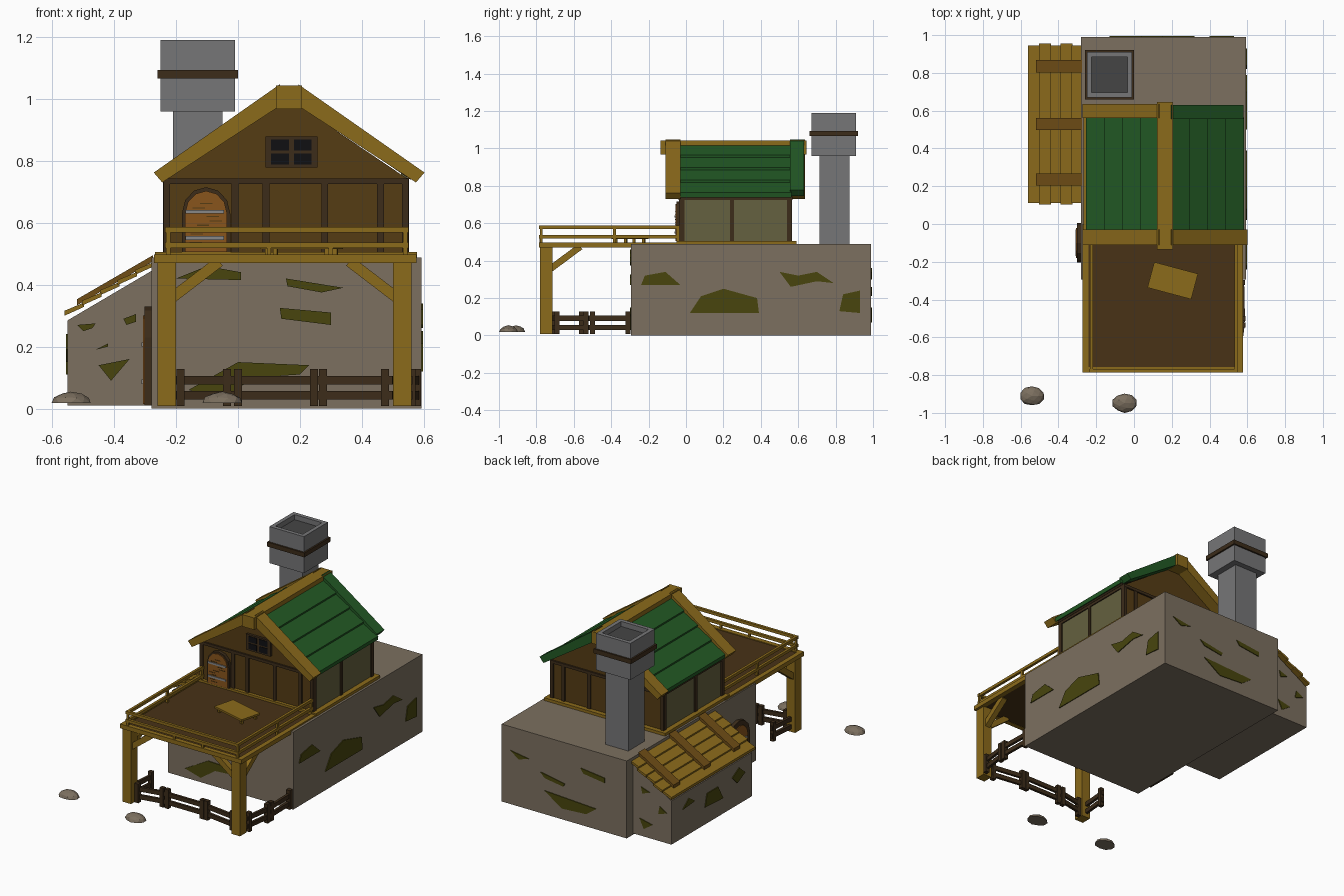
import bpy, bmesh, math, random
from mathutils import Vector

if "Cube" in bpy.data.objects:
    bpy.data.objects.remove(bpy.data.objects["Cube"])

random.seed(4)

def mat(name, r, g, b):
    m = bpy.data.materials.new(name)
    m.diffuse_color = (r, g, b, 1)
    m.use_nodes = True
    m.node_tree.nodes["Principled BSDF"].inputs["Base Color"].default_value = m.diffuse_color
    return m

STONE = mat("stone", .20, .16, .115)
MOSS = mat("moss", .065, .06, .004)
WOOD = mat("light_wood", .26, .145, .011)
BATTEN = mat("batten_wood", .16, .075, .008)
WALL = mat("wall_boards", .09, .045, .007)
DARK = mat("dark_timber", .045, .025, .01)
DECK = mat("deck_boards", .065, .032, .008)
PLASTER = mat("plaster", .13, .12, .05)
GREEN = mat("green_roof", .016, .10, .018)
ORANGE = mat("door_wood", .25, .09, .012)
GREY = mat("chimney_stone", .18, .18, .185)
SOOT = mat("soot", .06, .06, .06)
BLACK = mat("window_pane", .005, .005, .006)
IRON = mat("iron", .25, .25, .25)

# ---- helpers: every solid is a loft between two matching loops ----
def prism(axis, pts, a, b):
    put = {'x': lambda p, c: (c, p[0], p[1]), 'y': lambda p, c: (p[0], c, p[1]),
           'z': lambda p, c: (p[0], p[1], c)}[axis]
    return [put(p, a) for p in pts], [put(p, b) for p in pts]

def box(x0, x1, y0, y1, z0, z1):
    return prism('z', [(x0, y0), (x1, y0), (x1, y1), (x0, y1)], z0, z1)

def beam(p, q, w, h):
    p, q = Vector(p), Vector(q)
    d = (q - p).normalized()
    s = d.cross(Vector((0, 0, 1)) if abs(d.z) < .95 else Vector((0, 1, 0))).normalized()
    u = s.cross(d)
    c = [s*i*w/2 + u*j*h/2 for i, j in ((-1, -1), (1, -1), (1, 1), (-1, 1))]
    return [p + v for v in c], [q + v for v in c]

def make(name, solids, material):
    bm = bmesh.new()
    for a, b in solids:
        va, vb = [bm.verts.new(v) for v in a], [bm.verts.new(v) for v in b]
        bm.faces.new(va)
        bm.faces.new(vb[::-1])
        n = len(va)
        for i in range(n):
            bm.faces.new((va[i], vb[i], vb[(i+1) % n], va[(i+1) % n]))
    bmesh.ops.recalc_face_normals(bm, faces=bm.faces)
    me = bpy.data.meshes.new(name)
    bm.to_mesh(me)
    bm.free()
    me.materials.append(material)
    ob = bpy.data.objects.new(name, me)
    bpy.context.collection.objects.link(ob)
    return ob

def arch(c, w, z0, spring, top):
    """Arched outline, used for both doors."""
    arc = [(c + w*math.cos(t*math.pi/6), spring + (top-spring)*math.sin(t*math.pi/6)) for t in range(7)]
    return [(c-w, z0), (c+w, z0)] + arc

# ---- stone ground floor and annex ----
make("stone_base", [box(-.28, .592, -.295, .99, 0, .488)], STONE)
make("annex", [prism('y', [(-.55, .01), (-.27, .01), (-.27, .45), (-.55, .285)], .13, .93)], STONE)

# ---- moss patches ----
def moss(name, axis, at, polys):
    make(name, [prism(axis, p, at-.005, at+.005) for p in polys], MOSS)

moss("moss_right", 'x', .592, [
    [(-.24, .27), (-.22, .32), (-.11, .34), (-.03, .27)],
    [(.02, .12), (.08, .21), (.2, .25), (.38, .2), (.39, .12)],
    [(.5, .34), (.6, .32), (.7, .34), (.79, .28), (.7, .29), (.56, .26)],
    [(.82, .13), (.84, .22), (.93, .24), (.93, .12)]])
moss("moss_front", 'y', -.295, [
    [(-.2, .42), (-.1, .46), (.01, .44), (.01, .415)],
    [(.155, .42), (.34, .39), (.27, .375), (.16, .395)],
    [(.135, .325), (.3, .31), (.3, .27), (.14, .29)],
    [(-.16, .06), (0, .15), (.23, .14), (.2, .11), (.05, .1), (-.05, .03)]])
moss("moss_back", 'y', .99, [
    [(.29, .15), (-.07, .13), (0, .08), (.17, .07)],
    [(.04, .36), (-.13, .34), (-.13, .31), (.02, .33)],
    [(.32, .26), (.15, .23), (.16, .21), (.29, .23)],
    [(.53, .34), (.4, .32), (.47, .3)]])
moss("moss_annex_front", 'y', .13, [
    [(-.52, .27), (-.46, .275), (-.47, .26), (-.5, .25)],
    [(-.37, .29), (-.33, .305), (-.33, .28), (-.36, .27)],
    [(-.46, .19), (-.42, .21), (-.42, .2)],
    [(-.45, .14), (-.35, .16), (-.41, .09)]])
moss("moss_annex_back", 'y', .93, [
    [(-.52, .2), (-.47, .23), (-.46, .18)], [(-.4, .3), (-.34, .32), (-.35, .28)],
    [(-.42, .1), (-.33, .12), (-.36, .06)]])
moss("moss_annex_side", 'x', -.55, [
    [(.2, .19), (.26, .24), (.33, .2), (.28, .15)],
    [(.42, .11), (.47, .2), (.58, .2), (.6, .12)],
    [(.7, .2), (.76, .24), (.82, .19)]])

# ---- lean-to roof: lapped planks with battens across ----
def lean(t, off=0):
    return (-.56 + .285*t, .3 + .165*t + off)
make("annex_roof_planks", [prism('y', [lean(i/5), lean((i+1)/5+.02, -.008), lean((i+1)/5+.02, .006), lean(i/5, .016)],
     .11 - .006*(i % 2), .945 + .01*(i % 2)) for i in range(5)], WOOD)
make("annex_roof_battens", [prism('y', [lean(.14, .01), lean(1, .01), lean(1, .03), lean(.14, .03)], y-.032, y+.032)
     for y in (.235, .53, .835)], BATTEN)

# ---- lower arched side door ----
make("side_door_frame", [prism('x', arch(-.1, .105, .01, .23, .33), -.302, -.27)], DARK)
make("side_door", [prism('x', arch(-.1, .08, .015, .22, .30), -.307, -.29)], ORANGE)
make("side_door_hinges", [box(-.311, -.3, -.17, -.03, z, z+.014) for z in (.08, .2)], IRON)

# ---- chimney ----
def ring(x0, x1, y0, y1, z0, z1, t):
    return [box(x0, x1, y0, y0+t, z0, z1), box(x0, x1, y1-t, y1, z0, z1),
            box(x0, x0+t, y0+t, y1-t, z0, z1), box(x1-t, x1, y0+t, y1-t, z0, z1)]
make("chimney_shaft", [box(-.21, -.05, .715, .875, .48, .97)], GREY)
make("chimney_head", [box(-.25, -.01, .67, .91, .96, 1.15)] + ring(-.25, -.01, .67, .91, 1.15, 1.19, .025), GREY)
make("chimney_soot", [box(-.225, -.035, .695, .885, 1.15, 1.158)], SOOT)
make("chimney_band", ring(-.26, 0, .66, .92, 1.066, 1.094, .015), DARK)

# ---- deck, posts, braces and railing ----
make("deck_floor", [box(-.255, .56, -.77, -.02, .472, .492)], DECK)
make("deck_rim", ring(-.272, .576, -.787, .0, .470, .497, .03), WOOD)
make("house_sill", ring(-.268, .578, -.05, .59, .486, .506, .05), WOOD)
make("deck_posts", [box(x, x+.06, -.78, -.715, .008, .475) for x in (-.26, .5)], WOOD)
braces = []
for x, s in ((-.23, 1), (.53, -1)):
    braces.append(beam((x, -.74, .345), (x, -.565, .475), .035, .035))
    braces.append(beam((x, -.748, .345), (x + s*.17, -.748, .475), .035, .035))
make("deck_braces", braces, WOOD)
rails = []
for z in (.527, .578):
    rails += [box(-.235, .55, -.785, -.768, z-.009, z+.009)]
    rails += [box(x-.008, x+.008, -.785, -.03, z-.009, z+.009) for x in (-.225, .54)]
rails += [box(x-.007, x+.007, y-.007, y+.007, .49, .585) for x in (-.225, .54) for y in (-.774, -.045)]
rails += [box(x-.007, x+.007, -.782, -.77, .49, .525) for x in (.1, .3)]
rails += [box(x-.007, x+.007, -.39, -.375, .49, .575) for x in (-.225, .54)]
make("deck_railing", rails, WOOD)

# ---- table on the deck ----
table = make("table", [box(-.12, .12, -.07, .07, .026, .038)] +
     [box(x-.007, x+.007, y-.007, y+.007, 0, .028) for x in (-.1, .1) for y in (-.05, .05)], WOOD)
table.location = (.205, -.3, .49)
table.rotation_euler.z = math.radians(-15)

# ---- upper house ----
C = .165   # ridge line x
make("gable_walls", [prism('y', [(-.24, .49), (.55, .49), (.55, .74), (C, 1.0), (-.24, .74)], y, y+.02)
     for y in (-.03, .54)], WALL)
make("side_walls", [box(x, x+.02, -.012, .545, .49, .76) for x in (-.236, .526)], PLASTER)
timbers = []
for y in (-.038, .55):
    timbers += [box(x-.011, x+.011, y, y+.018, .495, .74) for x in (-.23, -.01, .09, .28, .46, .54)]
    timbers.append(box(-.24, .55, y-.002, y+.02, .725, .743))
for x in (-.243, .533):
    timbers += [box(x, x+.02, y-.011, y+.011, .495, .745) for y in (-.02, .245, .55)]
    timbers.append(box(x, x+.02, -.03, .56, .725, .743))
make("wall_timbers", timbers, DARK)

# ---- front door ----
make("front_door_frame", [prism('y', arch(-.103, .078, .5, .63, .715), -.05, -.03)], DARK)
make("front_door", [prism('y', arch(-.103, .068, .505, .63, .703), -.056, -.04)], ORANGE)
make("door_grain", [box(x, x+.04, -.058, -.05, z, z+.004) for x, z in
     [(random.uniform(-.165, -.085), .52 + .014*i) for i in range(11)]], WALL)
make("door_hinges", [box(-.17, -.045, -.061, -.05, z, z+.012) for z in (.545, .63)], IRON)

# ---- gable window ----
make("window_frame", [box(.088, .257, -.045, -.03, .778, .878)], DARK)
make("window_panes", [box(x, x+.057, -.048, -.04, z, z+.036) for x in (.107, .181) for z in (.788, .833)], BLACK)

# ---- roof: barge boards, ridge beam, stepped green slats ----
def slope(s, d, drop=0):
    return (C + s*d, 1.068 - .70*d - drop)
def board(s, y0, y1, d0=.03, d1=.437, top=0, t=.07):
    e = .3*t
    return prism('y', [slope(s, d0, top), slope(s, d1, top), slope(s, d1 - 1.3*e, t+top-.9*e), slope(s, d0, t+top)], y0, y1)
make("barge_boards", [board(-1, -.11, -.03), board(1, -.11, -.03), board(-1, .56, .635)], WOOD)
make("green_barge_board", [board(1, .555, .63, d1=.415)], GREEN)
make("ridge_beam", [prism('y', [(C-.042, .968), (C+.042, .968), (C+.042, 1.043), (C-.042, 1.043)], -.135, .645)], WOOD)
slats = []
for s in (-1, 1):
    for i in range(4):
        a, b = .03 + .0955*i, .03 + .0955*(i+1)
        slats.append(prism('y', [slope(s, a, .025), slope(s, b+.006, .012), slope(s, b+.002, .04), slope(s, a, .05)],
                           -.035, .565))
make("green_roof_slats", slats, GREEN)
make("roof_underlay", [board(s, -.03, .56, d0=0, d1=.4, top=.04, t=.02) for s in (-1, 1)], DARK)

# ---- fence under the deck ----
def fence(points, posts):
    out = []
    for a, b in zip(points, points[1:]):
        out += [beam((*a, z), (*b, z), .016, .027) for z in (.043, .092)]
    return out + [box(x-.013, x+.013, y-.013, y+.013, .008, .128) for x, y in posts]
front = [(-.2, -.735), (-.02, -.70), (.26, -.70), (.5, -.735)]
f = fence(front, [(-.185, -.735), (-.035, -.70), (.0, -.70), (.245, -.70), (.275, -.70), (.475, -.73)])
f += fence([(.555, -.71), (.58, -.52), (.575, -.3)], [(.56, -.69), (.578, -.535), (.578, -.50), (.575, -.31)])
f += fence([(-.23, -.71), (-.215, -.54)], [(-.215, -.56)])
make("fence", f, DARK)

# ---- ground rocks ----
for i, (x, y) in enumerate([(-.54, -.91), (-.05, -.948)]):
    bm = bmesh.new()
    bmesh.ops.create_icosphere(bm, subdivisions=2, radius=.066)
    for v in bm.verts:
        v.co *= random.uniform(.93, 1.03)
        v.co.z = max(v.co.z, 0) * .55
        v.co.y *= .78
    bmesh.ops.dissolve_degenerate(bm, dist=1e-4, edges=bm.edges)
    me = bpy.data.meshes.new("rock")
    bm.to_mesh(me)
    bm.free()
    me.materials.append(STONE)
    ob = bpy.data.objects.new(f"rock_{i+1}", me)
    ob.location = (x, y, .018)
    bpy.context.collection.objects.link(ob)
